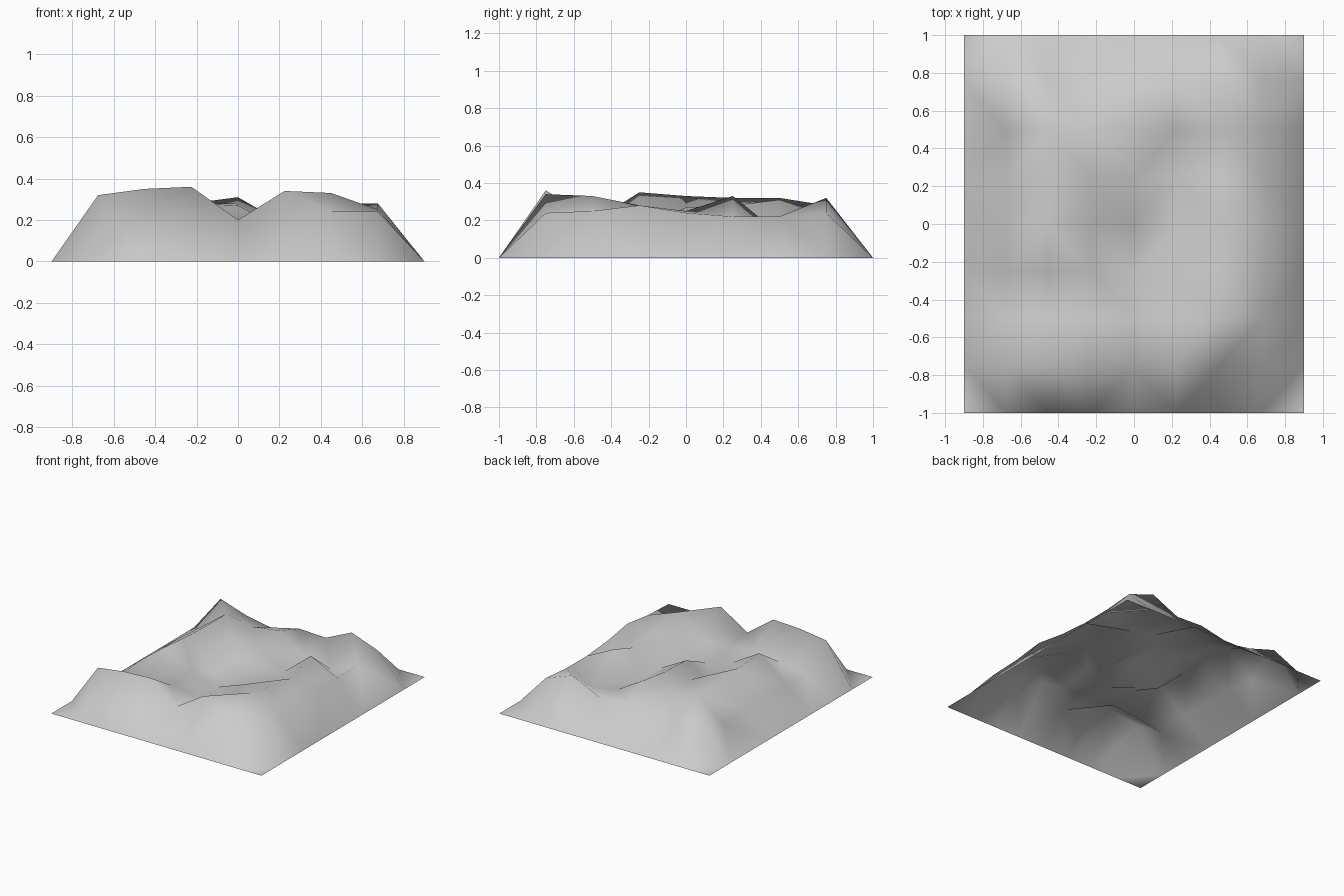
import bpy
import bmesh

default_cube = bpy.data.objects.get("Cube")
if default_cube:
    bpy.data.objects.remove(default_cube, do_unlink=True)

# Hill heights in hundredths, front row first, each row running along +x
HILL_ROWS = (
    (32, 35, 36, 20, 34, 24, 24),
    (15, 19, 21, 18, 19, 33, 25),
    (18, 35, 22, 16, 24, 28, 28),
    (17, 33, 13, 27, 15, 25, 24),
    (17, 32, 28, 28, 15, 33, 22),
    (14, 32, 28, 31, 18, 13, 22),
    (28, 21, 17, 23, 22, 32, 24),
)
CELLS = len(HILL_ROWS) + 1
WIDTH, DEPTH = 1.8, 2.0


def make_material(name, colour):
    material = bpy.data.materials.new(name)
    material.use_nodes = True
    material.diffuse_color = colour
    shader = material.node_tree.nodes["Principled BSDF"]
    shader.inputs["Base Color"].default_value = colour
    shader.inputs["Roughness"].default_value = 0.8
    return material


def height_at(column, row):
    """The outer rim lies on the ground; inner points follow the hills."""
    if column in (0, CELLS) or row in (0, CELLS):
        return 0.0
    return HILL_ROWS[row - 1][column - 1] / 100


def build_terrain():
    bm = bmesh.new()

    # Regular grid of points raised to the hill heights
    points = [
        [
            bm.verts.new((
                (column / CELLS - 0.5) * WIDTH,
                (row / CELLS - 0.5) * DEPTH,
                height_at(column, row),
            ))
            for column in range(CELLS + 1)
        ]
        for row in range(CELLS + 1)
    ]

    # One open sheet of upward-facing cells
    for near, far in zip(points, points[1:]):
        for column in range(CELLS):
            bm.faces.new((near[column], near[column + 1],
                          far[column + 1], far[column]))

    # Split every cell along its shorter diagonal
    bmesh.ops.triangulate(bm, faces=bm.faces[:], quad_method='SHORT_EDGE')
    for face in bm.faces:
        face.smooth = True

    mesh = bpy.data.meshes.new("hilly_terrain")
    bm.to_mesh(mesh)
    bm.free()
    terrain = bpy.data.objects.new("hilly_terrain", mesh)
    bpy.context.collection.objects.link(terrain)
    return terrain


hills = build_terrain()
hills.data.materials.append(make_material("light_grey", (0.6, 0.6, 0.6, 1.0)))
